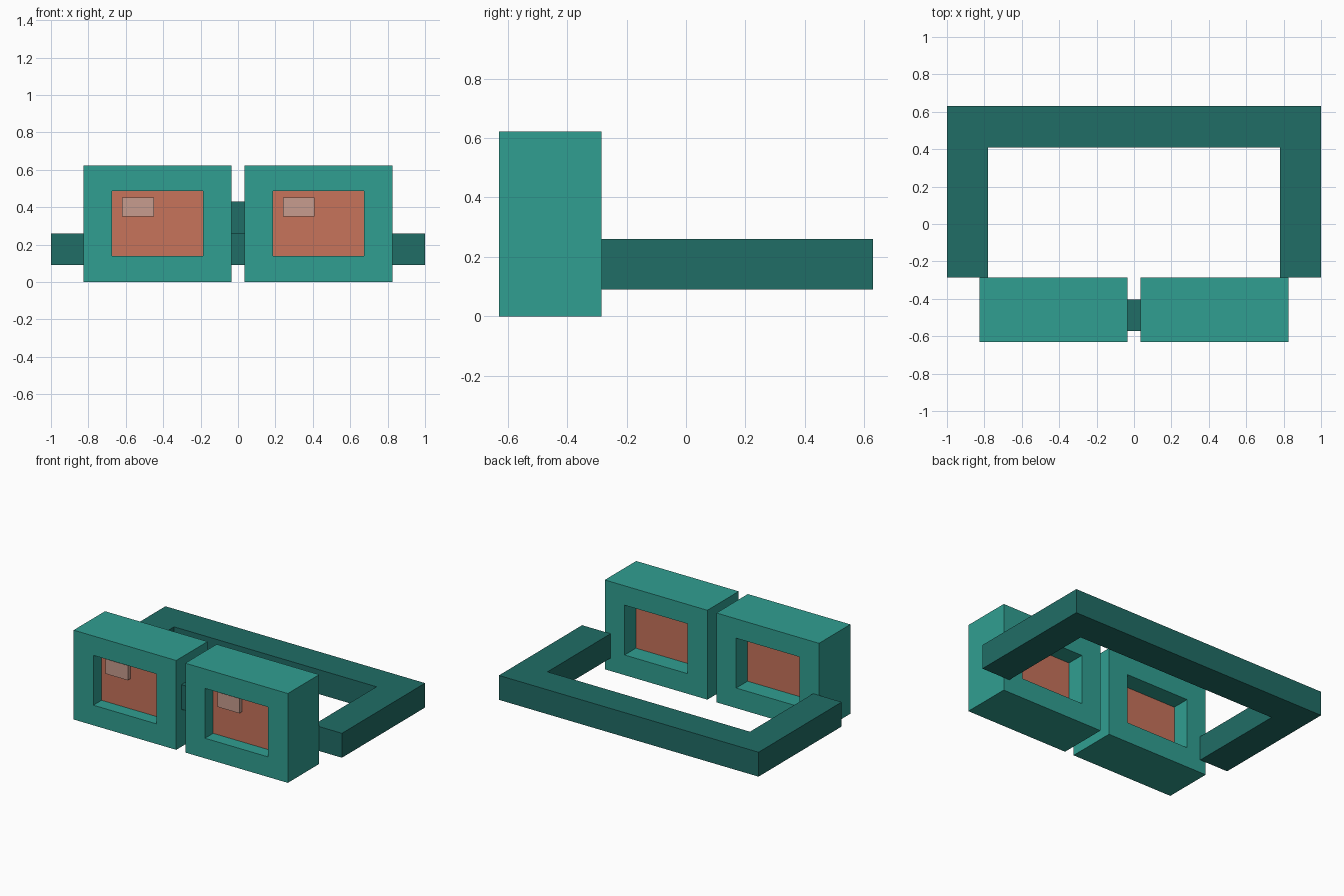
import bpy
import bmesh

cube = bpy.data.objects.get("Cube")
if cube:
    bpy.data.objects.remove(cube, do_unlink=True)


def material(name, rgb):
    """Flat material from 0-255 display colour."""
    lin = [((c / 255 + 0.055) / 1.055) ** 2.4 for c in rgb] + [1]
    m = bpy.data.materials.new(name)
    m.use_nodes = True
    m.diffuse_color = lin
    m.node_tree.nodes["Principled BSDF"].inputs["Base Color"].default_value = lin
    return m


TEAL = material("teal", (48, 159, 145))
DARK = material("dark_teal", (32, 109, 102))
CORAL = material("coral", (199, 115, 91))
PALE = material("pale_pink", (199, 156, 142))


def finish(bm, name, mat):
    bmesh.ops.recalc_face_normals(bm, faces=bm.faces)
    mesh = bpy.data.meshes.new(name)
    bm.to_mesh(mesh)
    bm.free()
    mesh.materials.append(mat)
    obj = bpy.data.objects.new(name, mesh)
    bpy.context.collection.objects.link(obj)
    return obj


def extrude_faces(bm, vector):
    """Give the flat faces in bm thickness along vector."""
    out = bmesh.ops.extrude_face_region(bm, geom=bm.faces[:])
    verts = [v for v in out["geom"] if isinstance(v, bmesh.types.BMVert)]
    bmesh.ops.translate(bm, verts=verts, vec=vector)


def box(name, x, y, z, mat):
    bm = bmesh.new()
    bm.faces.new([bm.verts.new((a, b, z[0])) for a, b in
                  ((x[0], y[0]), (x[1], y[0]), (x[1], y[1]), (x[0], y[1]))])
    extrude_faces(bm, (0, 0, z[1] - z[0]))
    return finish(bm, name, mat)


def window_frame(name, outer, inner, y, mat):
    """Rectangular frame with an open window, rects are (x0, x1, z0, z1)."""
    bm = bmesh.new()
    rings = [[bm.verts.new((a, y[0], b)) for a, b in
              ((x0, z0), (x1, z0), (x1, z1), (x0, z1))]
             for x0, x1, z0, z1 in (outer, inner)]
    for i in range(4):
        j = (i + 1) % 4
        bm.faces.new((rings[0][i], rings[0][j], rings[1][j], rings[1][i]))
    extrude_faces(bm, (0, y[1] - y[0], 0))
    return finish(bm, name, mat)


# Two eyepieces: thick frame, recessed lens and raised glint
for side, cx in (("right", -0.43), ("left", 0.43)):
    window_frame(side + "_frame", (cx - 0.395, cx + 0.395, 0, 0.622),
                 (cx - 0.243, cx + 0.243, 0.14, 0.487), (-0.63, -0.285), TEAL)
    box(side + "_lens", (cx - 0.243, cx + 0.243), (-0.54, -0.41), (0.14, 0.487), CORAL)
    box(side + "_glint", (cx - 0.19, cx - 0.02), (-0.57, -0.54), (0.35, 0.452), PALE)

# Nose bridge between the frames
box("nose_bridge", (-0.035, 0.035), (-0.573, -0.405), (0.26, 0.432), DARK)

# U-shaped head strap: two arms joined by the back bar
bm = bmesh.new()
outline = [(1, -0.285), (1, 0.63), (-1, 0.63), (-1, -0.285),
           (-0.78, -0.285), (-0.78, 0.41), (0.78, 0.41), (0.78, -0.285)]
bm.faces.new([bm.verts.new((x, y, 0.09)) for x, y in outline])
extrude_faces(bm, (0, 0, 0.17))
finish(bm, "head_strap", DARK)
